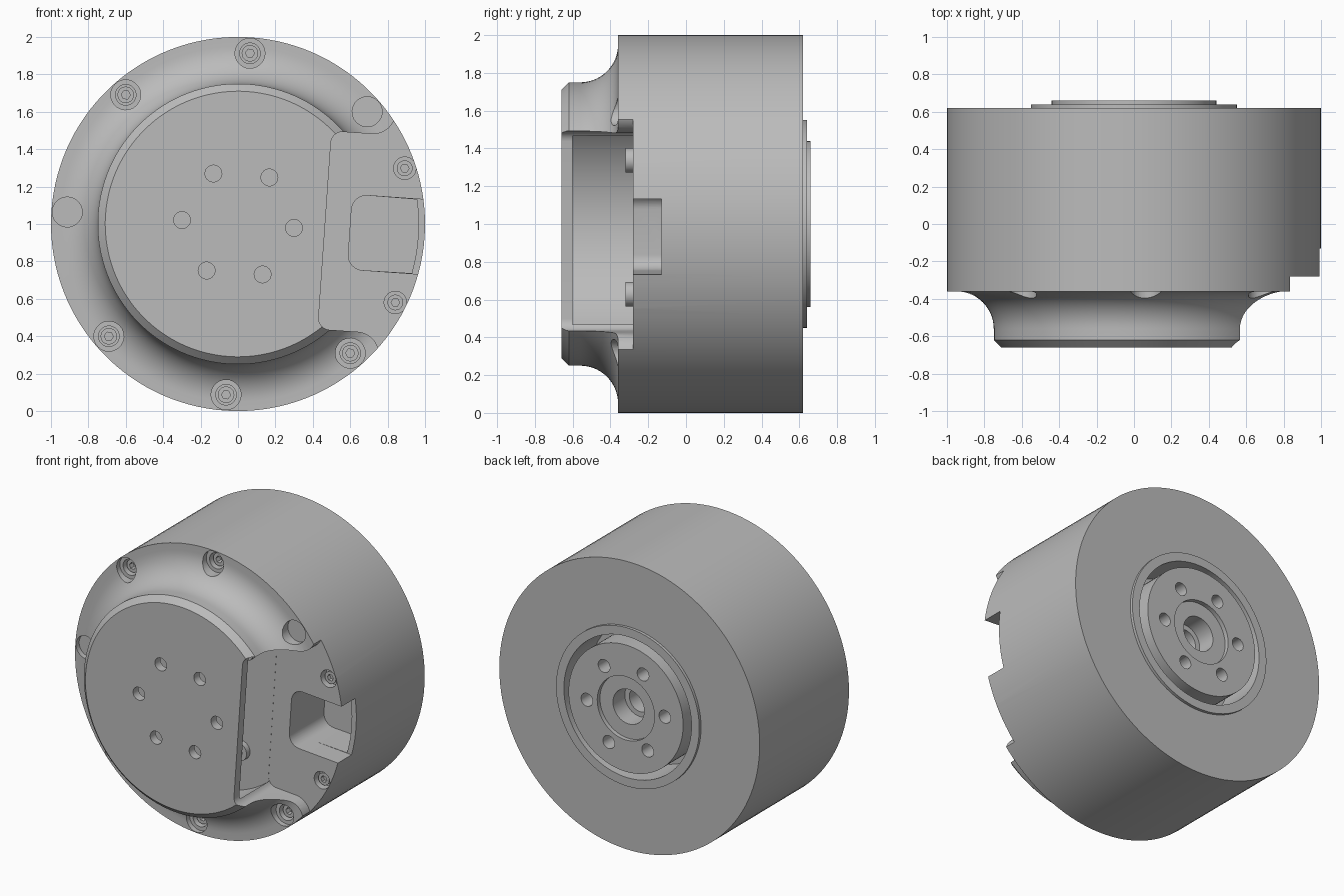
import bpy, bmesh, math

if "Cube" in bpy.data.objects:
    bpy.data.objects.remove(bpy.data.objects["Cube"], do_unlink=True)

TILT = math.radians(4)
C, S = math.cos(TILT), math.sin(TILT)

grey = bpy.data.materials.new("machined_grey")
grey.use_nodes = True
grey.diffuse_color = (0.5, 0.5, 0.5, 1)
grey.node_tree.nodes["Principled BSDF"].inputs["Base Color"].default_value = (0.5, 0.5, 0.5, 1)


def place(u, y, v):
    """Axis-centred coordinates, turned slightly about the motor axis."""
    return (u * C + v * S, y, 1 + v * C - u * S)


def finish_mesh(name, bm):
    bmesh.ops.recalc_face_normals(bm, faces=bm.faces[:])
    mesh = bpy.data.meshes.new(name)
    bm.to_mesh(mesh)
    bm.free()
    obj = bpy.data.objects.new(name, mesh)
    bpy.context.collection.objects.link(obj)
    mesh.materials.append(grey)
    return obj


def prism(name, outline, y0, y1):
    """Extrude a (u, v) outline along the axis."""
    bm = bmesh.new()
    rings = [[bm.verts.new(place(u, y, v)) for u, v in outline] for y in (y0, y1)]
    n = len(outline)
    bm.faces.new(rings[0])
    bm.faces.new(rings[1][::-1])
    for i in range(n):
        j = (i + 1) % n
        bm.faces.new((rings[0][i], rings[1][i], rings[1][j], rings[0][j]))
    return finish_mesh(name, bm)


def revolve(name, profile, steps=128):
    """Turn a closed (radius, y) profile whose two ends lie on the axis."""
    bm = bmesh.new()
    rings = []
    for r, y in profile:
        rings.append([bm.verts.new(place(r * math.cos(a), y, r * math.sin(a)))
                      for a in (math.tau * k / steps for k in range(steps))])
    bm.faces.new(rings[0])
    bm.faces.new(rings[-1][::-1])
    for a, b in zip(rings, rings[1:]):
        for i in range(steps):
            j = (i + 1) % steps
            bm.faces.new((a[i], b[i], b[j], a[j]))
    return finish_mesh(name, bm)


def arc(cu, cv, r, a0, a1, n=8):
    angles = [math.radians(a0 + (a1 - a0) * k / n) for k in range(n + 1)]
    return [(cu + r * math.cos(a), cv + r * math.sin(a)) for a in angles]


def circle(u, v, r, n=32):
    return arc(u, v, r, 0, 360, n)[:-1]


def polar(r, degrees):
    a = math.radians(degrees)
    return r * math.cos(a), r * math.sin(a)


def cut(target, outline, y0, y1):
    cutter = prism("cutter", outline, y0, y1)
    cutter.hide_render = True
    mod = target.modifiers.new("cut", "BOOLEAN")
    mod.operation, mod.solver, mod.object = "DIFFERENCE", "EXACT", cutter
    bpy.context.view_layer.objects.active = target
    bpy.ops.object.modifier_apply(modifier=mod.name)
    bpy.data.objects.remove(cutter, do_unlink=True)


# Housing: drum, coved front cap and raised rear ring
cove = arc(0.95, -0.56, 0.2, 180, 90, 14)
housing = revolve("housing", [(0.71, -0.66), (0.75, -0.62)] + cove +
                  [(1, -0.36), (1, 0.62), (0.55, 0.62), (0.55, 0.64), (0.3, 0.64)])

# Hollow behind the front plate
cut(housing, circle(0, 0, 0.69, 96), -0.6, -0.281)

# Side recess with flared corners
upper = ([(1.2, 0.66), (0.81, 0.66)] + arc(0.68, 0.65, 0.12, 0, -90, 8)
         + arc(0.525, 0.47, 0.06, 90, 180, 6))
lower = [(u, -v) for u, v in reversed(upper)]
cut(housing, upper + lower, -0.8, -0.28)

# Cable window, its side notch and the deeper well
left_corners = arc(0.68, 0.12, 0.08, 90, 180) + arc(0.68, -0.12, 0.08, 180, 270)
cut(housing, [(1.2, 0.2)] + left_corners + [(1.2, -0.2)], -0.5, -0.13)
cut(housing, arc(0, 0, 0.965, -11.8, 11.8, 12) + left_corners, -0.3, 0.1)

# Rear annular opening
cut(housing, circle(0, 0, 0.49, 96), 0.35, 0.8)

# Front plate holes
for k in range(6):
    cut(housing, circle(*polar(0.3, 60 * k), 0.045, 24), -0.8, -0.5)

# Counterbored rim screws
screws = []


def socket_screw(name, u, v, r, y0, y1):
    head = prism(name, circle(u, v, r), y0, y1)
    cut(head, circle(u, v, r * 0.55, 6), y0 - 0.1, y0 + (y1 - y0) * 0.6)
    screws.append(head)


for k in range(1, 8):
    u, v = polar(0.915, 45 * k)
    cut(housing, circle(u, v, 0.08), -0.8, -0.325)
    cut(housing, circle(u, v, 0.055), -0.5, -0.24)
    socket_screw("rim_screw", u, v, 0.044, -0.3, -0.235)

# Recess screws
for side in (-1, 1):
    u, v = polar(0.94, 22.5 * side)
    cut(housing, circle(u, v, 0.06), -0.5, -0.22)
    socket_screw("recess_screw", u, v, 0.042, -0.26, -0.215)
    socket_screw("inner_screw", 0.25, 0.355 * side, 0.065, -0.32, -0.275)

# Rear output hub with bolt holes and stepped bore
hub = revolve("output_hub", [(0.4, 0.34), (0.44, 0.34), (0.44, 0.66), (0.4, 0.66)], 96)
cut(hub, circle(0, 0, 0.22, 64), 0.63, 0.8)
cut(hub, circle(0, 0, 0.12, 48), 0.5, 0.8)
cut(hub, circle(0, 0, 0.085, 48), 0.38, 0.8)
for k in range(6):
    cut(hub, circle(*polar(0.3, 60 * k), 0.045, 24), 0.52, 0.8)

# Smooth round walls, keep edges crisp
bpy.ops.object.select_all(action="DESELECT")
for obj in [housing, hub] + screws:
    obj.select_set(True)
bpy.context.view_layer.objects.active = housing
bpy.ops.object.shade_smooth_by_angle(angle=math.radians(25))
